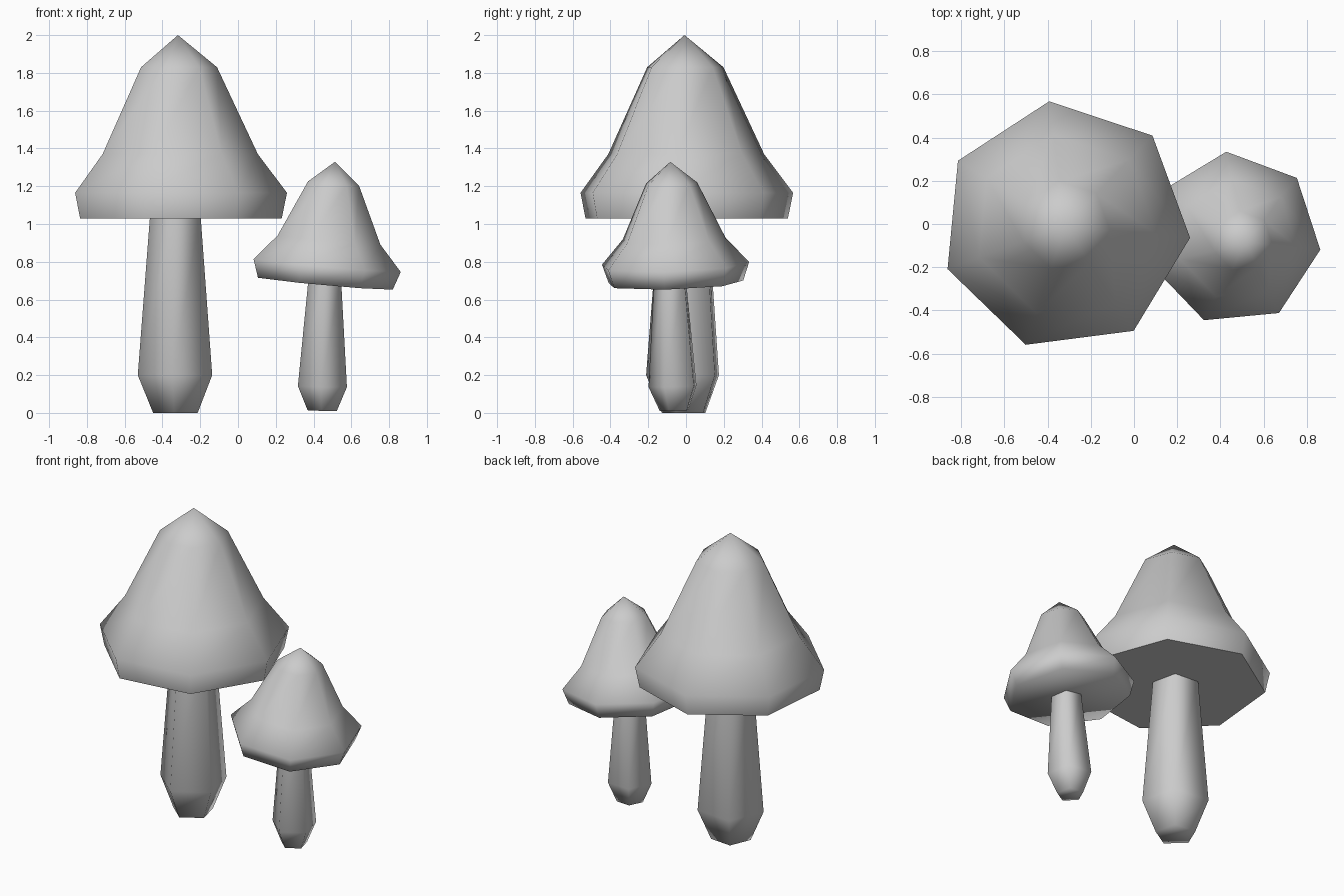
import bpy, bmesh, math
from mathutils import Vector

if "Cube" in bpy.data.objects:
    bpy.data.objects.remove(bpy.data.objects["Cube"])

grey = bpy.data.materials.new("pale grey")
grey.diffuse_color = (0.6, 0.6, 0.6, 1)
grey.use_nodes = True
grey.node_tree.nodes["Principled BSDF"].inputs["Base Color"].default_value = grey.diffuse_color


def lathe(name, sides, start, profile, origin, lean=(0, 0)):
    """Stack polygon rings (radius, height) along a leaning axis; radius 0 makes a tip."""
    turn = Vector((0, 0, 1)).rotation_difference(Vector((lean[0], lean[1], 1)))
    bm = bmesh.new()
    rings = []
    for r, z in profile:
        ring = []
        for i in range(sides if r else 1):
            a = math.radians(start) + math.tau * i / sides
            p = Vector((r * math.cos(a), r * math.sin(a), z))
            ring.append(bm.verts.new(turn @ p + Vector(origin)))
        rings.append(ring)
    for low, high in zip(rings, rings[1:]):
        for i in range(sides):
            j = (i + 1) % sides
            if len(high) == 1:
                bm.faces.new((low[i], low[j], high[0]))
            else:
                bm.faces.new((low[i], low[j], high[j], high[i]))
    bm.faces.new(rings[0][::-1])
    if len(rings[-1]) > 1:
        bm.faces.new(rings[-1])
    bmesh.ops.recalc_face_normals(bm, faces=bm.faces)
    mesh = bpy.data.meshes.new(name)
    bm.to_mesh(mesh)
    bm.free()
    mesh.materials.append(grey)
    obj = bpy.data.objects.new(name, mesh)
    bpy.context.collection.objects.link(obj)
    # soft sides, sharp only at steep rims
    bpy.ops.object.select_all(action='DESELECT')
    obj.select_set(True)
    bpy.context.view_layer.objects.active = obj
    bpy.ops.object.shade_smooth_by_angle(angle=math.radians(75))
    return obj


# Large mushroom
lathe("large_stem", 5, -95,
      [(0.1245, 0), (0.208, 0.2), (0.14, 1.06)], (-0.328, -0.004, 0))
lathe("large_cap", 7, -5.5,
      [(0.552, 1.03), (0.58, 1.165), (0.425, 1.37), (0.208, 1.83), (0, 2.0)],
      (-0.318, -0.008, 0))

# Small leaning mushroom
lathe("small_stem", 5, -95,
      [(0.0817, 0), (0.137, 0.128), (0.09, 0.71)], (0.448, -0.058, 0.013),
      (0.02, -0.03))
lathe("small_cap", 7, -7.5,
      [(0.369, 0), (0.403, 0.097), (0.281, 0.232), (0.14, 0.53), (0, 0.645)],
      (0.455, -0.064, 0.687), (0.091, -0.03))
